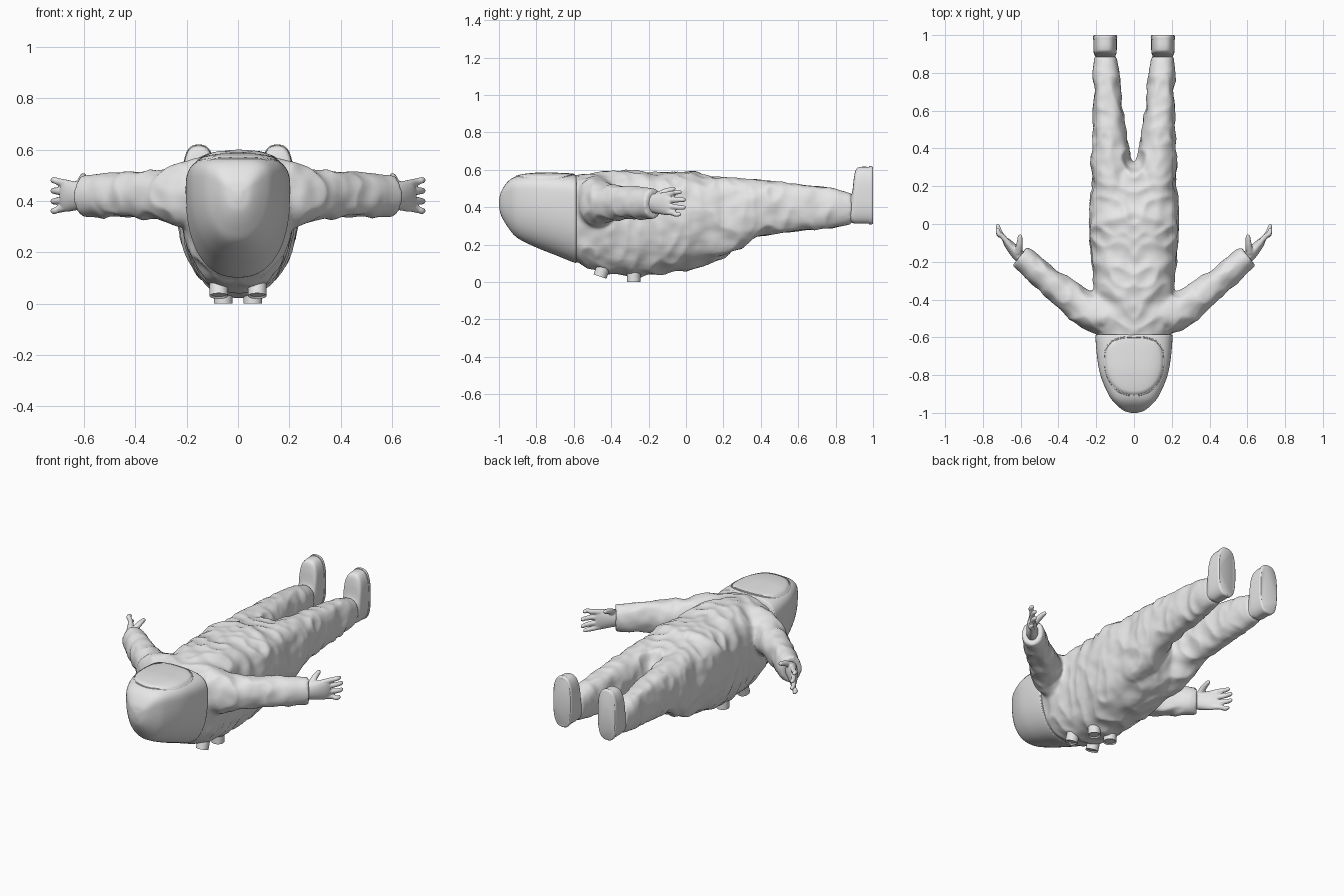
import bpy, bmesh, math
from mathutils import Vector, Matrix, noise
from mathutils.bvhtree import BVHTree

cube = bpy.data.objects.get("Cube")
if cube:
    bpy.data.objects.remove(cube, do_unlink=True)

grey = bpy.data.materials.new("suit_grey")
grey.use_nodes = True
grey.diffuse_color = (0.8, 0.8, 0.8, 1)
grey.node_tree.nodes["Principled BSDF"].inputs["Base Color"].default_value = (0.8, 0.8, 0.8, 1)


def spline(stations, steps):
    """Catmull-Rom interpolation of station tuples."""
    rows = [Vector(s) for s in stations]
    rows = [rows[0] * 2 - rows[1]] + rows + [rows[-1] * 2 - rows[-2]]
    out = []
    for i in range(1, len(rows) - 2):
        a, b, c, d = rows[i - 1:i + 3]
        for k in range(steps):
            t = k / steps
            out.append(b + (c - a) * (t / 2) + (a * 2 - b * 5 + c * 4 - d) * (t * t / 2)
                       + (b * 3 - a - c * 3 + d) * (t ** 3 / 2))
    return out + [rows[-2]]


def bridge(bm, rings, caps=True):
    """Skin a list of point rings."""
    rings = [[bm.verts.new(p) for p in ring] for ring in rings]
    n = len(rings[0])
    for a, b in zip(rings, rings[1:]):
        for i in range(n):
            bm.faces.new((a[i], a[(i + 1) % n], b[(i + 1) % n], b[i]))
    if caps:
        bm.faces.new(rings[0])
        bm.faces.new(rings[-1][::-1])
    bmesh.ops.recalc_face_normals(bm, faces=bm.faces[:])


def power(v, e):
    return math.copysign(abs(v) ** e, v)


def loft(bm, stations, side=1, waist=0.5, top=0.9, low=0.9, steps=5, n=48):
    """Sections along y; each station is y, centre x, half width, top z, bottom z."""
    rings = []
    for y, cx, w, zt, zb in spline(stations, steps):
        zm = zb + (zt - zb) * waist
        ring = []
        for i in range(n):
            c, s = math.cos(math.tau * i / n), math.sin(math.tau * i / n)
            e, h = (top, zt - zm) if s > 0 else (low, zm - zb)
            ring.append((side * (cx + w * power(c, e)), y, zm + h * power(s, e)))
        rings.append(ring)
    bridge(bm, rings)


def tube(bm, stations, side=1, steps=4, n=24):
    """Limb along a path; each station is x, y, z, thickness, height."""
    rows = spline(stations, steps)
    rings = []
    for i, r in enumerate(rows):
        tan = Vector(rows[min(i + 1, len(rows) - 1)][:3]) - Vector(rows[max(i - 1, 0)][:3])
        across = tan.cross(Vector((0, 0, 1))).normalized()
        ring = []
        for k in range(n):
            a = math.tau * k / n
            p = Vector(r[:3]) + across * (r[3] * math.cos(a))
            ring.append((side * p.x, p.y, p.z + r[4] * math.sin(a)))
        rings.append(ring)
    bridge(bm, rings)


def finish(bm, name, voxel=0, smooth=0, angle=40):
    me = bpy.data.meshes.new(name)
    bm.to_mesh(me)
    bm.free()
    ob = bpy.data.objects.new(name, me)
    bpy.context.collection.objects.link(ob)
    if voxel:
        mod = ob.modifiers.new("fuse", 'REMESH')
        mod.mode, mod.voxel_size = 'VOXEL', voxel
        mod = ob.modifiers.new("soften", 'SMOOTH')
        mod.factor, mod.iterations = 0.5, smooth
        dg = bpy.context.evaluated_depsgraph_get()
        ob.data = bpy.data.meshes.new_from_object(ob.evaluated_get(dg))
        ob.modifiers.clear()
        ob.data.name = name
    ob.data.materials.clear()
    ob.data.materials.append(grey)
    bpy.ops.object.select_all(action='DESELECT')
    ob.select_set(True)
    bpy.context.view_layer.objects.active = ob
    bpy.ops.object.shade_smooth_by_angle(angle=math.radians(angle))
    return ob


# Suit: torso, legs and sleeves fused into one skin
bm = bmesh.new()
loft(bm, [(-.61, 0, .19, .56, .12), (-.5, 0, .212, .58, .065), (-.4, 0, .21, .592, .04),
          (-.3, 0, .212, .595, .027), (-.2, 0, .222, .588, .033), (-.1, 0, .232, .582, .045),
          (0, 0, .235, .585, .062), (.1, 0, .232, .57, .09), (.2, 0, .222, .555, .13),
          (.27, 0, .17, .54, .2), (.32, 0, .06, .48, .3)], waist=.62, top=.72, low=.88)
for s in (1, -1):
    loft(bm, [(.08, .115, .1, .55, .14), (.2, .115, .108, .557, .14), (.3, .116, .109, .55, .185),
              (.4, .126, .096, .542, .245), (.6, .137, .078, .522, .272),
              (.8, .148, .069, .497, .293), (.89, .151, .059, .472, .31)], s, .55, .85, .9)
    tube(bm, [(.1, -.47, .42, .12, .15), (.2, -.47, .425, .115, .135), (.28, -.435, .425, .093, .105),
              (.4, -.34, .422, .078, .092), (.52, -.24, .42, .07, .086), (.605, -.172, .42, .062, .081)], s)
suit = finish(bm, "suit", voxel=.011, smooth=5, angle=50)

# Cloth folds and the raised hem over the waist
moves = []
for v in suit.data.vertices:
    p = v.co
    q = Vector((abs(p.x) * 7 + p.y * 4, p.y * 9 - abs(p.x) * 6, p.z * 6))
    fold = .011 * (.5 - 2 * abs(noise.noise(q))) + .005 * noise.noise(p * 17)
    if p.z > .42 and abs(p.x) < .25:
        hem = p.y - .06 + abs(p.x) * .3
        fold += .011 * math.exp(-(hem / .03) ** 2) * min(1, (p.z - .42) * 8)
    fade = min(1, max(0, (.87 - p.y) * 8)) * min(1, max(.1, (.62 - abs(p.x)) * 10))
    moves.append(v.normal * fold * fade)
for v, m in zip(suit.data.vertices, moves):
    v.co += m

# Hood, with its hem overlapping the shoulders
bm = bmesh.new()
loft(bm, [(-1, 0, .015, .44, .405), (-.988, 0, .055, .485, .355), (-.95, 0, .1, .54, .29),
          (-.9, 0, .137, .567, .235), (-.8, 0, .178, .58, .185), (-.7, 0, .196, .58, .145),
          (-.6, 0, .204, .575, .105), (-.585, 0, .2, .568, .104)], waist=.72, top=.62, low=.85, n=72)
tree = BVHTree.FromBMesh(bm)
finish(bm, "hood", angle=60)


def on_hood(x, y, lift):
    hit = tree.ray_cast(Vector((x, y, 1)), Vector((0, 0, -1)))[0]
    return Vector((x, y, (hit.z if hit else .55) + lift))


def visor_ring(f, lift, n=72):
    ring = []
    for i in range(n):
        c, s = math.cos(math.tau * i / n), math.sin(math.tau * i / n)
        e = .7 if s > 0 else .95
        ring.append(on_hood(.155 * f * power(c, e), -.735 + f * (.135 if s > 0 else .17) * power(s, e), lift))
    return ring


# Visor plate and its thin rim
bm = bmesh.new()
bridge(bm, [visor_ring(1, -.004), visor_ring(.98, .004)]
       + [visor_ring(f / 8, .005) for f in range(7, 0, -1)] + [visor_ring(.01, .005)])
finish(bm, "visor", angle=60)
bm = bmesh.new()
bridge(bm, [visor_ring(1.045, -.003), visor_ring(1.035, .004), visor_ring(1.01, .004), visor_ring(1, -.003)], False)
finish(bm, "visor_rim", angle=60)

for s, tag in ((1, "left"), (-1, "right")):
    # Gloved hand: palm, four fingers and a thumb fused together
    bm = bmesh.new()
    tube(bm, [(.59, -.185, .42, .035, .05), (.625, -.15, .42, .032, .055),
              (.665, -.105, .42, .024, .062), (.685, -.08, .42, .015, .055)], s)
    for z, tilt, reach in ((.467, .014, -.022), (.436, .004, 0), (.405, -.006, 0), (.376, -.014, -.026)):
        tube(bm, [(.66, -.11, z, .016, .015), (.695, -.067, z + tilt * .5, .014, .015),
                  (.716, -.03 + reach, z + tilt, .013, .013),
                  (.72, -.008 + reach, z + tilt, .011, .011), (.72, reach, z + tilt, .004, .004)], s, n=14)
    tube(bm, [(.615, -.16, .455, .022, .025), (.607, -.115, .482, .018, .018),
              (.604, -.08, .494, .014, .014), (.603, -.062, .498, .011, .011),
              (.603, -.055, .499, .004, .004)], s, n=14)
    finish(bm, tag + "_hand", voxel=.005, smooth=3, angle=60)

    # Boot with the toe pointing up, and its sole
    bm = bmesh.new()
    loft(bm, [(.85, .151, .05, .455, .325), (.885, .152, .053, .47, .318), (.898, .153, .058, .56, .314),
              (.91, .153, .061, .604, .312), (.935, .153, .062, .616, .312), (.988, .153, .062, .616, .312)],
         s, .5, .72, .72)
    finish(bm, tag + "_boot", angle=50)
    bm = bmesh.new()
    loft(bm, [(.978, .153, .064, .62, .308), (.994, .153, .064, .62, .308), (1, .153, .058, .614, .314)],
         s, .5, .72, .72, steps=2)
    finish(bm, tag + "_sole", angle=35)

    # Filter caps on the back, each with a recessed end
    for place, x, y, z, tilt in (("upper", .075, -.45, .058, -.32), ("lower", .058, -.28, .03, 0)):
        bm = bmesh.new()
        bmesh.ops.create_cone(bm, cap_ends=True, segments=32, radius1=.036, radius2=.036, depth=.06)
        end = min(bm.faces, key=lambda f: f.calc_center_median().z)
        bmesh.ops.inset_region(bm, faces=[end], thickness=.007)
        bmesh.ops.translate(bm, verts=end.verts[:], vec=(0, 0, .007))
        bm.transform(Matrix.Translation((s * x, y, z)) @ Matrix.Rotation(tilt, 4, 'X'))
        finish(bm, f"{tag}_{place}_filter_cap")
